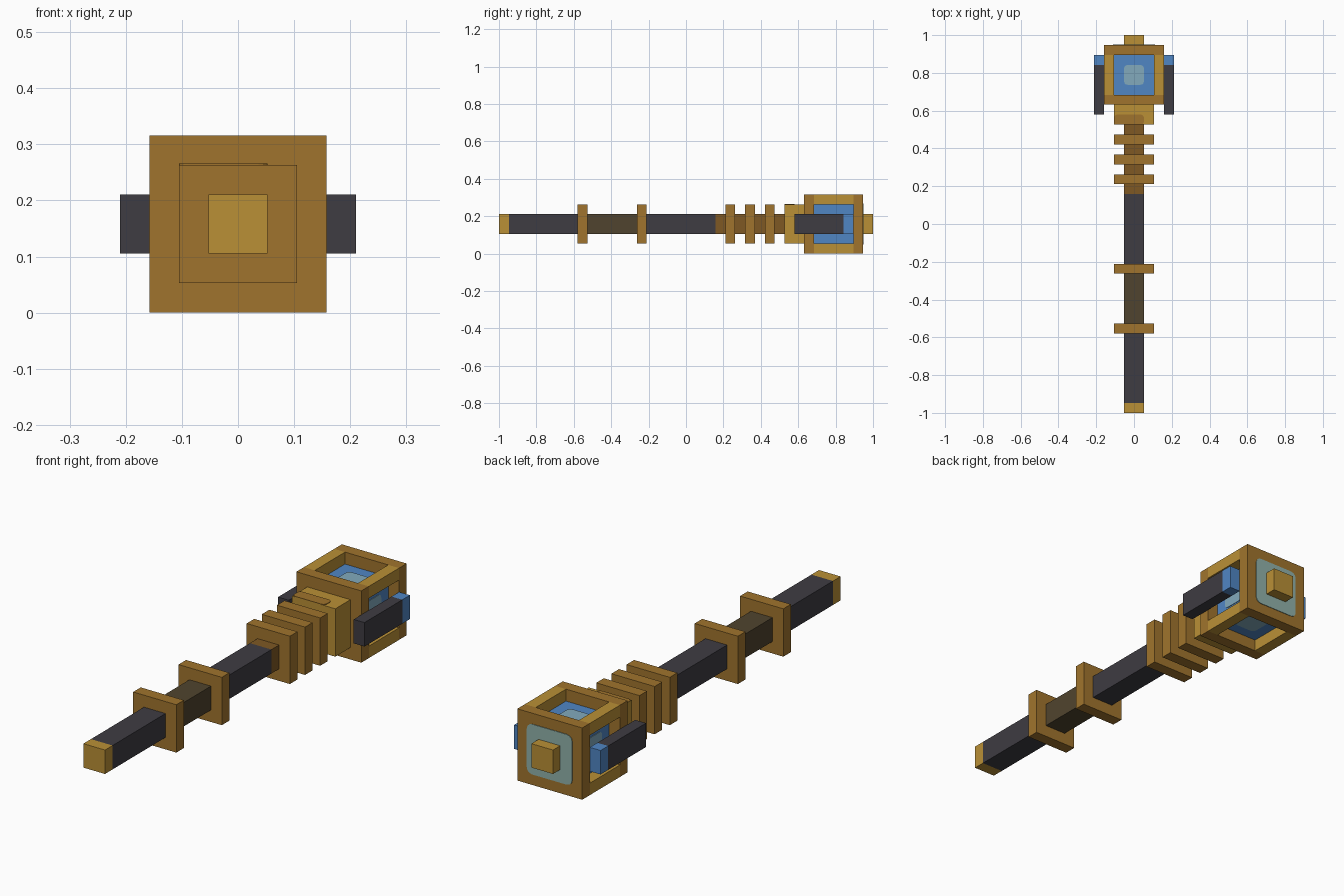
import bpy
import bmesh
from mathutils import Vector

if "Cube" in bpy.data.objects:
    bpy.data.objects.remove(bpy.data.objects["Cube"], do_unlink=True)

U = 2 / 38          # one building block
MID = 3             # height of the axis, in blocks


def material(name, *rgb):
    """Make a flat material from 0-255 display values."""
    lin = [((c / 255 + 0.055) / 1.055) ** 2.4 for c in rgb] + [1]
    m = bpy.data.materials.new(name)
    m.use_nodes = True
    m.diffuse_color = lin
    bsdf = m.node_tree.nodes["Principled BSDF"]
    bsdf.inputs["Base Color"].default_value = lin
    bsdf.inputs["Roughness"].default_value = 0.8
    return m


BRONZE = material("bronze", 160, 116, 45)
GOLD = material("gold", 186, 144, 54)
CHARCOAL = material("charcoal", 62, 60, 66)
NECK = material("dark_bronze", 126, 88, 36)
GRIP = material("grip_brown", 80, 68, 46)
BLUE = material("blue", 80, 134, 196)
PALE = material("pale_blue", 130, 170, 188)
TEAL = material("pale_teal", 145, 178, 170)


def box(name, mat, x, y, z, round_axis=None, radius=0.0):
    """Box from (min, max) ranges in blocks; edges along round_axis may be rounded."""
    bm = bmesh.new()
    bmesh.ops.create_cube(bm, size=1)
    lo, hi = (Vector(v) for v in zip(x, y, z))
    for v in bm.verts:
        for i in range(3):
            v.co[i] = (lo[i] + (v.co[i] + 0.5) * (hi[i] - lo[i])) * U
        v.co.y -= 1
    if round_axis is not None:
        edges = [e for e in bm.edges
                 if abs((e.verts[0].co - e.verts[1].co).normalized()[round_axis]) > 0.9]
        bmesh.ops.bevel(bm, geom=edges, offset=radius * U, segments=3,
                        profile=0.5, affect='EDGES')
    me = bpy.data.meshes.new(name)
    bm.to_mesh(me)
    bm.free()
    me.materials.append(mat)
    ob = bpy.data.objects.new(name, me)
    bpy.context.collection.objects.link(ob)
    return ob


def bar(name, mat, y0, y1, half):
    """Square section centred on the axis."""
    return box(name, mat, (-half, half), (y0, y1), (MID - half, MID + half))


# Shaft sections
bar("end_cap", GOLD, 0, 1, 1)
bar("lower_shaft", CHARCOAL, 1, 8.5, 1)
bar("grip", GRIP, 8.5, 14.5, 1)
bar("upper_shaft", CHARCOAL, 14.5, 22, 1)
bar("neck", NECK, 22, 29, 1)

# Square rings and collar
for y in (8, 14, 23, 25, 27):
    bar("ring", BRONZE, y, y + 1, 2)
bar("collar", GOLD, 29, 31, 2)
box("collar_patch", BRONZE, (-2, 1), (29, 30), (5, 5.05), 2, 0.3)

# Head: two end slabs, four beams and a core
bar("head_front_slab", BRONZE, 31, 32, 3)
bar("head_back_slab", BRONZE, 36, 37, 3)
bar("head_core", BLUE, 32, 36, 2)
for sx in (-1, 1):
    xs = sorted((2 * sx, 3 * sx))
    for z in (0, 5):
        box("head_beam", GOLD, xs, (32, 36), (z, z + 1))
bar("head_knob", GOLD, 37, 38, 1)
box("back_panel", TEAL, (-2.1, 2.1), (37, 37.05), (0.9, 5.1), 1, 0.5)

# Pale glints on the four open core faces
for s in (-1, 1):
    flat = sorted((2 * s, 2.05 * s))
    box("core_glint", PALE, (-1, 1), (33, 35), [MID + f for f in flat], 2, 0.35)
    box("core_glint_side", PALE, flat, (33, 35), (2, 4), 0, 0.35)

# Side prongs with blue tips
for side, s in (("left", 1), ("right", -1)):
    xs = sorted((3 * s, 4 * s))
    box(side + "_prong", CHARCOAL, xs, (30, 35), (2, 4))
    box(side + "_prong_tip", BLUE, xs, (35, 36), (2, 4))
